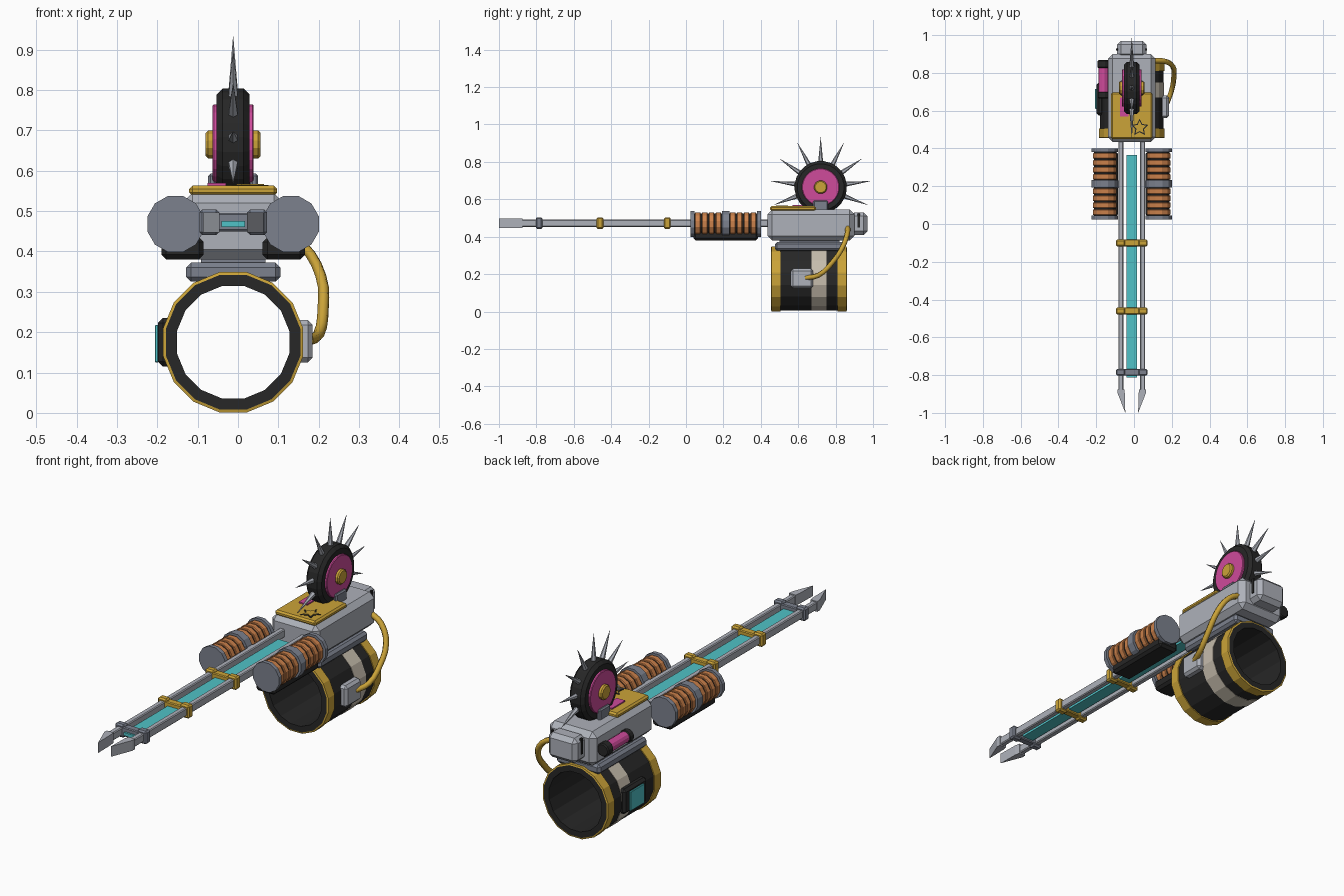
import bpy, bmesh, math
from mathutils import Vector, Matrix

if "Cube" in bpy.data.objects:
    bpy.data.objects.remove(bpy.data.objects["Cube"])

MATS = {}
for mat_name, rgb in {
    "light grey": (0.42, 0.44, 0.49), "steel grey": (0.2, 0.22, 0.27),
    "black": (0.02, 0.02, 0.02), "gold": (0.6, 0.37, 0.04),
    "pink": (0.62, 0.07, 0.33), "cyan": (0.08, 0.54, 0.57),
    "copper": (0.6, 0.22, 0.07), "cream": (0.57, 0.51, 0.42),
}.items():
    m = bpy.data.materials.new(mat_name)
    m.use_nodes = True
    m.diffuse_color = (*rgb, 1)
    m.node_tree.nodes["Principled BSDF"].inputs["Base Color"].default_value = (*rgb, 1)
    MATS[mat_name] = m

CX = -0.012  # centre plane of the weapon


def finish(name, bm, *colours):
    bmesh.ops.recalc_face_normals(bm, faces=bm.faces)
    me = bpy.data.meshes.new(name)
    bm.to_mesh(me)
    bm.free()
    for c in colours:
        me.materials.append(MATS[c])
    ob = bpy.data.objects.new(name, me)
    bpy.context.collection.objects.link(ob)
    return ob


def box(name, colour, xs, ys, zs, bevel=0.0):
    """Box between pairs of limits, with chamfered edges."""
    bm = bmesh.new()
    bmesh.ops.create_cube(bm, size=1)
    for v in bm.verts:
        v.co = Vector([(a + b) / 2 + c * (b - a) for c, (a, b) in zip(v.co, (xs, ys, zs))])
    if bevel:
        bmesh.ops.bevel(bm, geom=bm.edges[:], offset=bevel, segments=1, affect='EDGES')
    return finish(name, bm, colour)


def lathe(name, profile, centre, axis, sides, colours, bands=None, closed=False):
    """Turn (along, radius) points about the x or y axis; bands gives a colour index per segment."""
    bm = bmesh.new()
    rings = []
    for along, r in profile:
        ring = []
        for i in range(sides):
            t = 2 * math.pi * (i + 0.5) / sides
            u, w = r * math.cos(t), r * math.sin(t)
            p = (u, along, w) if axis == "y" else (along, u, w)
            ring.append(bm.verts.new(Vector(p) + Vector(centre)))
        rings.append(ring)
    pairs = list(zip(rings, rings[1:]))
    if closed:
        pairs.append((rings[-1], rings[0]))
    for k, (a, b) in enumerate(pairs):
        for i in range(sides):
            j = (i + 1) % sides
            f = bm.faces.new((a[i], a[j], b[j], b[i]))
            f.material_index = bands[k] if bands else 0
    if not closed:
        bm.faces.new(rings[0])
        bm.faces.new(rings[-1])
    return finish(name, bm, *colours)


def rod(name, colour, centre, axis, lo, hi, r, sides=16, chamfer=0.0):
    pts = [(lo, r - chamfer), (lo + chamfer, r), (hi - chamfer, r), (hi, r - chamfer)]
    return lathe(name, pts if chamfer else [(lo, r), (hi, r)], centre, axis, sides, [colour])


def prism(name, colour, outline, z0, z1):
    bm = bmesh.new()
    face = bm.faces.new([bm.verts.new((x, y, z0)) for x, y in outline])
    ext = bmesh.ops.extrude_face_region(bm, geom=[face])
    for v in ext["geom"]:
        if isinstance(v, bmesh.types.BMVert):
            v.co.z = z1
    return finish(name, bm, colour)


def sym(side, a, b):
    """Pair of x limits mirrored about the centre plane."""
    return tuple(sorted((CX + side * a, CX + side * b)))


# Arm cuff: hollow ring with gold rims and a cream band
cuff = [(0.455, 0.142), (0.455, 0.170), (0.457, 0.177), (0.505, 0.177), (0.505, 0.172),
        (0.67, 0.172), (0.67, 0.174), (0.75, 0.174), (0.75, 0.172), (0.81, 0.172),
        (0.81, 0.177), (0.858, 0.177), (0.86, 0.170), (0.86, 0.142)]
lathe("arm_cuff", cuff, (CX, 0, 0.175), "y", 16, ["black", "gold", "cream"],
      [0, 1, 1, 1, 0, 2, 2, 2, 0, 1, 1, 1, 0, 0], closed=True)

# Cuff fittings: screen on one side, cable socket on the other
box("screen_housing", "black", (-0.198, -0.16), (0.575, 0.75), (0.115, 0.235), 0.012)
box("screen", "cyan", (-0.206, -0.197), (0.61, 0.715), (0.125, 0.218), 0.002)
box("cable_socket", "light grey", (0.14, 0.185), (0.56, 0.68), (0.125, 0.23), 0.012)

# Mount and main body
box("mount_plate", "steel grey", (CX - 0.117, CX + 0.117), (0.475, 0.845), (0.325, 0.372), 0.012)
box("mount_neck", "steel grey", (CX - 0.08, CX + 0.08), (0.5, 0.82), (0.365, 0.4))
box("main_body", "light grey", (CX - 0.126, CX + 0.126), (0.435, 0.9), (0.38, 0.545), 0.025)
box("rear_block", "light grey", (CX - 0.078, CX + 0.078), (0.88, 0.97), (0.41, 0.53), 0.02)
for s in (-1, 1):
    box("rear_strap", "black", sym(s, 0.072, 0.082), (0.918, 0.93), (0.45, 0.525))
box("top_plate", "gold", (CX - 0.109, CX + 0.109), (0.45, 0.695), (0.538, 0.563), 0.008)
box("plate_inset", "pink", (-0.075, -0.03), (0.57, 0.67), (0.56, 0.569))


# Outlined star on the top plate
def star(r):
    return [(0.03 + r * k * math.sin(i * math.pi / 5), 0.51 + r * k * math.cos(i * math.pi / 5))
            for i in range(10) for k in [0.5 if i % 2 else 1.0]]


prism("star_outline", "black", star(0.048), 0.562, 0.565)
prism("star_centre", "gold", star(0.036), 0.563, 0.567)

# Side canister
CAN = (-0.162, 0, 0.465)
rod("canister", "pink", CAN, "y", 0.69, 0.83, 0.026, 12)
rod("canister_rear_cap", "black", CAN, "y", 0.825, 0.868, 0.032, 12, 0.005)
rod("canister_front_cap", "black", CAN, "y", 0.665, 0.7, 0.03, 12, 0.005)

# Cable from the body to the cuff socket
curve = bpy.data.curves.new("cable", 'CURVE')
curve.dimensions = '3D'
curve.bevel_depth = 0.014
curve.bevel_resolution = 1
curve.resolution_u = 3
curve.use_fill_caps = True
path = [(0.10, 0.865, 0.45), (0.16, 0.862, 0.415), (0.205, 0.835, 0.34),
        (0.211, 0.78, 0.26), (0.2, 0.71, 0.195), (0.175, 0.64, 0.18)]
spline = curve.splines.new('BEZIER')
spline.bezier_points.add(len(path) - 1)
for bp, p in zip(spline.bezier_points, path):
    bp.co = p
    bp.handle_left_type = bp.handle_right_type = 'AUTO'
curve.materials.append(MATS["gold"])
bpy.context.collection.objects.link(bpy.data.objects.new("cable", curve))

# Spiked wheel
HUB = Vector((CX, 0.72, 0.665))
rod("tyre", "black", HUB, "x", -0.041, 0.041, 0.14, 24, 0.015)
rod("wheel_disc", "pink", HUB, "x", -0.051, 0.051, 0.1, 24, 0.003)
rod("wheel_hub", "gold", HUB, "x", -0.068, 0.068, 0.036, 12, 0.006)
COUNT = 13
for i in range(COUNT):
    t = 2 * math.pi * i / COUNT
    if math.cos(t) < -0.4:
        continue  # buried in the body
    bm = bmesh.new()
    bmesh.ops.create_cone(bm, cap_ends=True, segments=6, radius1=0.014, radius2=0.0005, depth=0.14)
    bm.transform(Matrix.Translation(HUB) @ Matrix.Rotation(t, 4, 'X') @ Matrix.Translation((0, 0, 0.197)))
    finish("wheel_spike", bm, "light grey")
for s in (-1, 1):
    box("wheel_bracket", "steel grey", sym(s, 0.042, 0.062), (0.68, 0.76), (0.53, 0.593), 0.006)

# Barrel: energy strip between two pointed rails
box("energy_strip", "cyan", (CX - 0.029, CX + 0.029), (-0.812, 0.365), (0.461, 0.476))
for s in (-1, 1):
    box("rail", "light grey", sym(s, 0.044, 0.071), (-0.89, 0.45), (0.453, 0.492), 0.004)
    tip = [(0.04, -0.875), (0.075, -0.875), (0.075, -0.895), (0.034, -1.0), (0.036, -0.9)]
    prism("rail_tip", "light grey", [(CX + s * x, y) for x, y in tip], 0.447, 0.497)

# Clamps along the barrel
for name, colour, y in (("rear_clamp", "gold", -0.1), ("middle_clamp", "gold", -0.46),
                        ("front_clamp", "steel grey", -0.785)):
    ys = (y - 0.018, y + 0.018)
    box(name + "_bar", colour, (CX - 0.06, CX + 0.06), ys, (0.45, 0.495), 0.004)
    for s in (-1, 1):
        box(name + "_end", colour, sym(s, 0.035, 0.084), ys, (0.441, 0.504), 0.007)

# Coils beside the barrel, two in line on each side
for s in (-1, 1):
    x = CX + s * 0.143
    for y0 in (0.025, 0.212):
        c = (x, y0, 0.468)
        for a in (0.0, 0.168):
            rod("coil_flange", "steel grey", c, "y", a, a + 0.02, 0.072, 12)
        rod("coil_core", "black", c, "y", 0.01, 0.178, 0.058, 12)
        for k in range(4):
            a = 0.023 + k * 0.037
            rod("coil_winding", "copper", c, "y", a, a + 0.029, 0.065, 12, 0.003)
    rod("coil_joint", "steel grey", (x, 0, 0.468), "y", 0.2, 0.225, 0.05, 12)
    box("coil_tray", "black", sym(s, 0.073, 0.178), (0.04, 0.385), (0.38, 0.435), 0.012)
    box("coil_bracket", "steel grey", sym(s, 0.06, 0.12), (0.19, 0.23), (0.45, 0.49))
